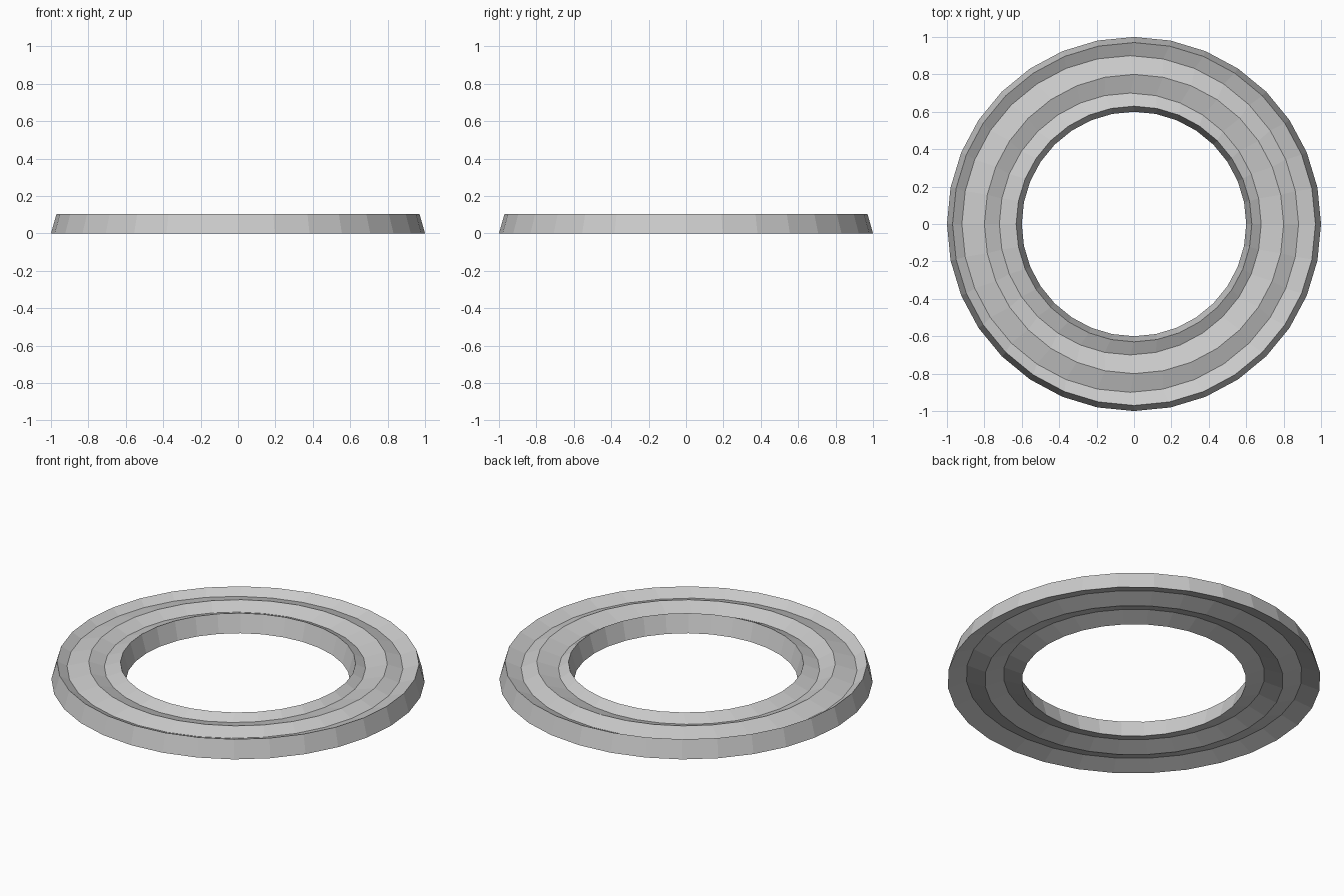
import bpy, bmesh
from math import cos, sin, tau

if "Cube" in bpy.data.objects:
    bpy.data.objects.remove(bpy.data.objects["Cube"])

SEGMENTS = 32
TOP, TOP_GROOVE, BASE_GROOVE = 0.105, 0.073, 0.035

# Closed cross-section: (radius, height, sideways offset of that loop)
PROFILE = [
    (1.00, 0.0, 0), (0.97, TOP, 0),                       # outer wall
    (0.90, TOP_GROOVE, -0.02), (0.80, TOP, 0),            # outer groove and ridge
    (0.70, TOP_GROOVE, -0.02), (0.63, TOP, 0),            # inner groove and rim
    (0.60, 0.0, 0),                                       # inner wall
    (0.70, BASE_GROOVE, 0), (0.80, 0.0, 0), (0.90, BASE_GROOVE, 0),  # underside
]


def make_ring(name, profile):
    bm = bmesh.new()
    loops = [[bm.verts.new((r * cos(tau * i / SEGMENTS) + dx,
                            r * sin(tau * i / SEGMENTS), z))
              for i in range(SEGMENTS)] for r, z, dx in profile]
    for k, a in enumerate(loops):
        b = loops[(k + 1) % len(loops)]
        for i in range(SEGMENTS):
            j = (i + 1) % SEGMENTS
            bm.faces.new((a[i], a[j], b[j], b[i]))
    bmesh.ops.recalc_face_normals(bm, faces=bm.faces)
    mesh = bpy.data.meshes.new(name)
    bm.to_mesh(mesh)
    bm.free()
    obj = bpy.data.objects.new(name, mesh)
    bpy.context.collection.objects.link(obj)
    return obj


# Flat-shaded grooved ring
make_ring("grooved_ring", PROFILE)
